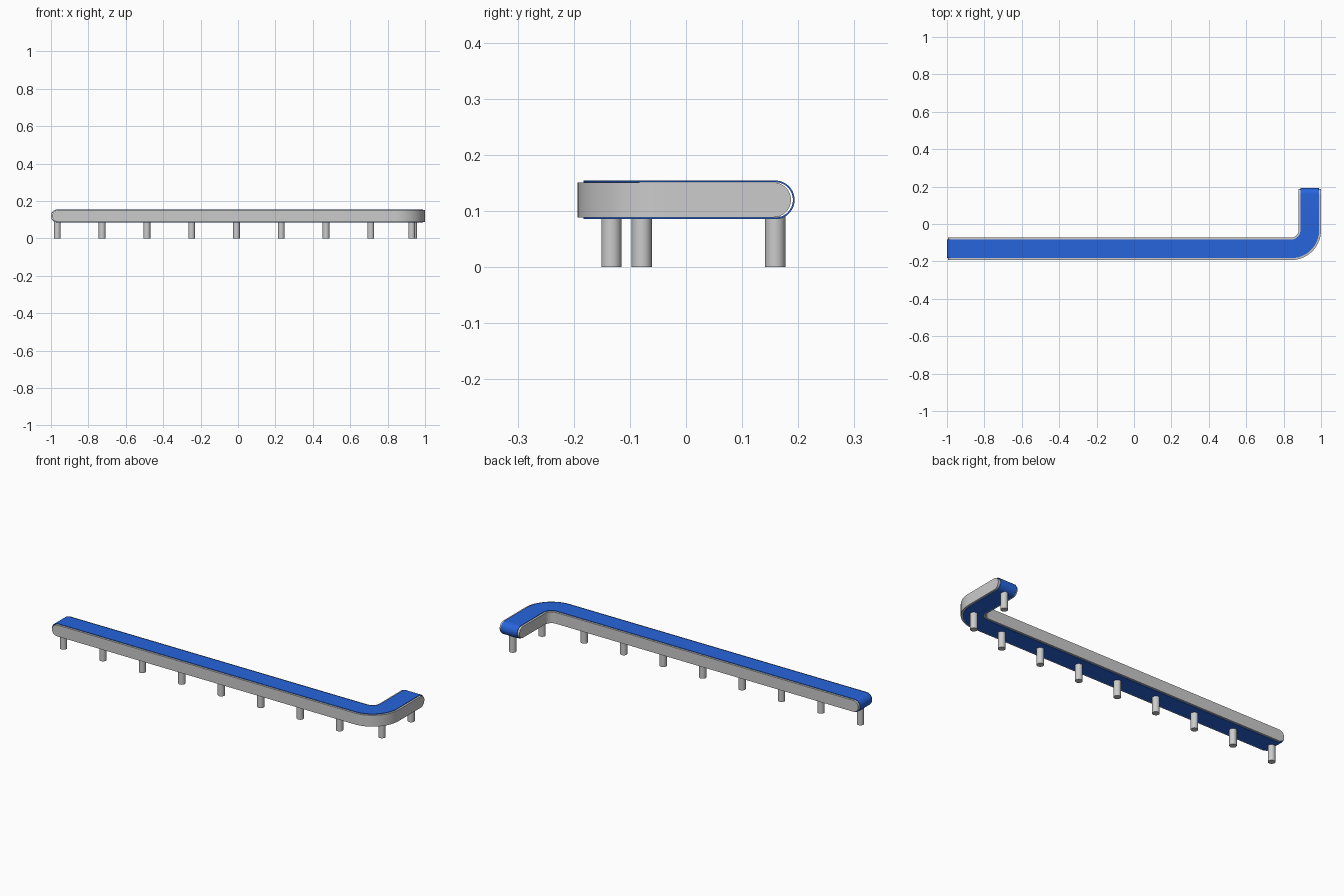
import bpy, bmesh
from math import sin, cos, pi

if "Cube" in bpy.data.objects:
    bpy.data.objects.remove(bpy.data.objects["Cube"])

# Centre line: straight run, quarter bend, short run (s = distance along it)
X0, XA, YC, R, Y1 = -0.966, 0.84, -0.133, 0.10, 0.159
S1 = XA - X0
S2 = S1 + R * pi / 2
LENGTH = S2 + Y1 - (YC + R)
ZC = 0.12


def place(s, off, z):
    """Point at distance s, shifted sideways by off (positive = inside of bend)."""
    if s < S1:
        return (X0 + s, YC + off, z)
    if s > S2:
        return (XA + R - off, YC + R + s - S2, z)
    a = (s - S1) / R
    r = R - off
    return (XA + r * sin(a), YC + R - r * cos(a), z)


def outline(r, inset=0.0, n=12, bend=20):
    """Long rounded side outline; top points first, bottom mirrored."""
    a, b = inset, LENGTH - inset
    top = [(a - r * cos((i + .5) / n * pi / 2), r * sin((i + .5) / n * pi / 2)) for i in range(n)]
    top += [(a, r)] + [(S1 + (S2 - S1) * i / bend, r) for i in range(bend + 1)] + [(b, r)]
    top += [(b + r * sin((i + .5) / n * pi / 2), r * cos((i + .5) / n * pi / 2)) for i in range(n)]
    return top + [(s, -z) for s, z in reversed(top)]


def finish(name, bm, color=None):
    bmesh.ops.recalc_face_normals(bm, faces=bm.faces[:])
    me = bpy.data.meshes.new(name)
    bm.to_mesh(me)
    bm.free()
    ob = bpy.data.objects.new(name, me)
    bpy.context.collection.objects.link(ob)
    if color:
        mat = bpy.data.materials.new(name + "_material")
        mat.diffuse_color = color
        mat.use_nodes = True
        mat.node_tree.nodes["Principled BSDF"].inputs["Base Color"].default_value = mat.diffuse_color
        me.materials.append(mat)
    bpy.ops.object.select_all(action='DESELECT')
    bpy.context.view_layer.objects.active = ob
    ob.select_set(True)
    bpy.ops.object.shade_smooth_by_angle(angle=0.6)


def ring(bm, pts, off):
    return [bm.verts.new(place(s, off, ZC + z)) for s, z in pts]


def bridge(bm, a, b):
    n = len(a)
    for i in range(n):
        j = (i + 1) % n
        bm.faces.new((a[i], a[j], b[j], b[i]))


# Frame: solid rounded bed following the bend
bm = bmesh.new()
pts = outline(0.031, 0.003)
left, right = ring(bm, pts, 0.06), ring(bm, pts, -0.06)
bridge(bm, left, right)
n = len(pts)
for side in (left, right):
    for i in range(n // 2 - 1):
        bm.faces.new((side[i], side[i + 1], side[n - 2 - i], side[n - 1 - i]))
finish("frame", bm)

# Belt: thin closed band around the bed
bm = bmesh.new()
outer, inner = outline(0.0345), outline(0.0315)
loops = [ring(bm, outer, 0.05), ring(bm, outer, -0.05),
         ring(bm, inner, -0.05), ring(bm, inner, 0.05)]
for i in range(4):
    bridge(bm, loops[i], loops[(i + 1) % 4])
finish("belt", bm, (0.02, 0.13, 0.72, 1))

# Legs: ten round posts evenly spaced along the centre line
for k in range(10):
    x, y, _ = place(LENGTH * k / 9, 0, 0)
    bm = bmesh.new()
    bmesh.ops.create_cone(bm, cap_ends=True, segments=32, radius1=0.018, radius2=0.018, depth=0.09)
    bmesh.ops.translate(bm, verts=bm.verts[:], vec=(x, y, 0.045))
    finish(f"leg_{k + 1}", bm)
